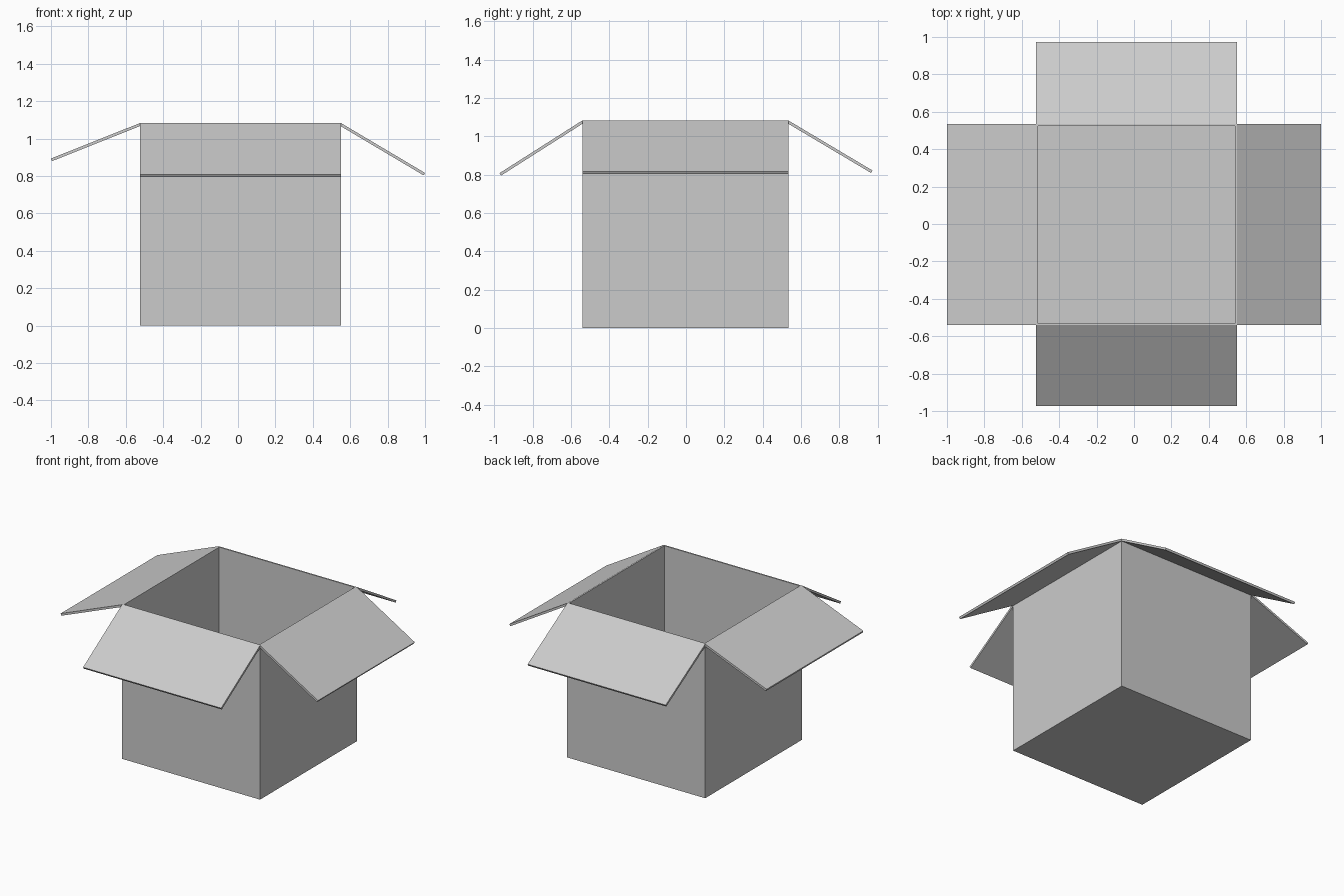
import bpy, bmesh
from mathutils import Vector

if "Cube" in bpy.data.objects:
    bpy.data.objects.remove(bpy.data.objects["Cube"])

X0, X1 = -0.523, 0.55      # outer carton walls
Y0, Y1 = -0.541, 0.534
TOP = 1.083
WALL = 0.01
FLAP = 0.015


def new_object(name, bm):
    bmesh.ops.recalc_face_normals(bm, faces=bm.faces)
    mesh = bpy.data.meshes.new(name)
    bm.to_mesh(mesh)
    bm.free()
    obj = bpy.data.objects.new(name, mesh)
    bpy.context.collection.objects.link(obj)
    return obj


def carton_body():
    """Open-topped box with thin walls and floor."""
    bm = bmesh.new()
    bmesh.ops.create_cube(bm, size=1)
    for v in bm.verts:
        v.co = Vector((X1 if v.co.x > 0 else X0,
                       Y1 if v.co.y > 0 else Y0,
                       TOP if v.co.z > 0 else 0))
    lid = [f for f in bm.faces if f.calc_center_median().z > TOP - 0.01]
    bmesh.ops.delete(bm, geom=lid, context='FACES_ONLY')
    obj = new_object("carton_body", bm)
    mod = obj.modifiers.new("card_thickness", 'SOLIDIFY')
    mod.thickness = WALL
    mod.offset = -1
    mod.use_even_offset = True


def flap(name, axis, hinge, tip, span):
    """Thin slab whose upper face runs from hinge to tip, given as (out, z)."""
    a, b = Vector(hinge), Vector(tip)
    d = (b - a).normalized()
    down = Vector((-d.y, d.x))
    if down.y > 0:
        down = -down
    down *= FLAP
    profile = [a, b, b + down, a + down]
    bm = bmesh.new()
    verts = [bm.verts.new((p.x, span[0], p.y) if axis == 'X' else (span[0], p.x, p.y))
             for p in profile]
    face = bm.faces.new(verts)
    ext = bmesh.ops.extrude_face_region(bm, geom=[face])
    moved = [g for g in ext["geom"] if isinstance(g, bmesh.types.BMVert)]
    length = span[1] - span[0]
    bmesh.ops.translate(bm, verts=moved,
                        vec=(0, length, 0) if axis == 'X' else (length, 0, 0))
    new_object(name, bm)


carton_body()

# Four folded-out flaps, each at its own angle
flap("left_flap", 'X', (X0, TOP), (-1.0, 0.893), (Y0, Y1))
flap("right_flap", 'X', (X1, TOP), (1.0, 0.816), (Y0, Y1))
flap("front_flap", 'Y', (Y0, TOP), (-0.973, 0.808), (X0, X1))
flap("back_flap", 'Y', (Y1, TOP), (0.973, 0.822), (X0, X1))
